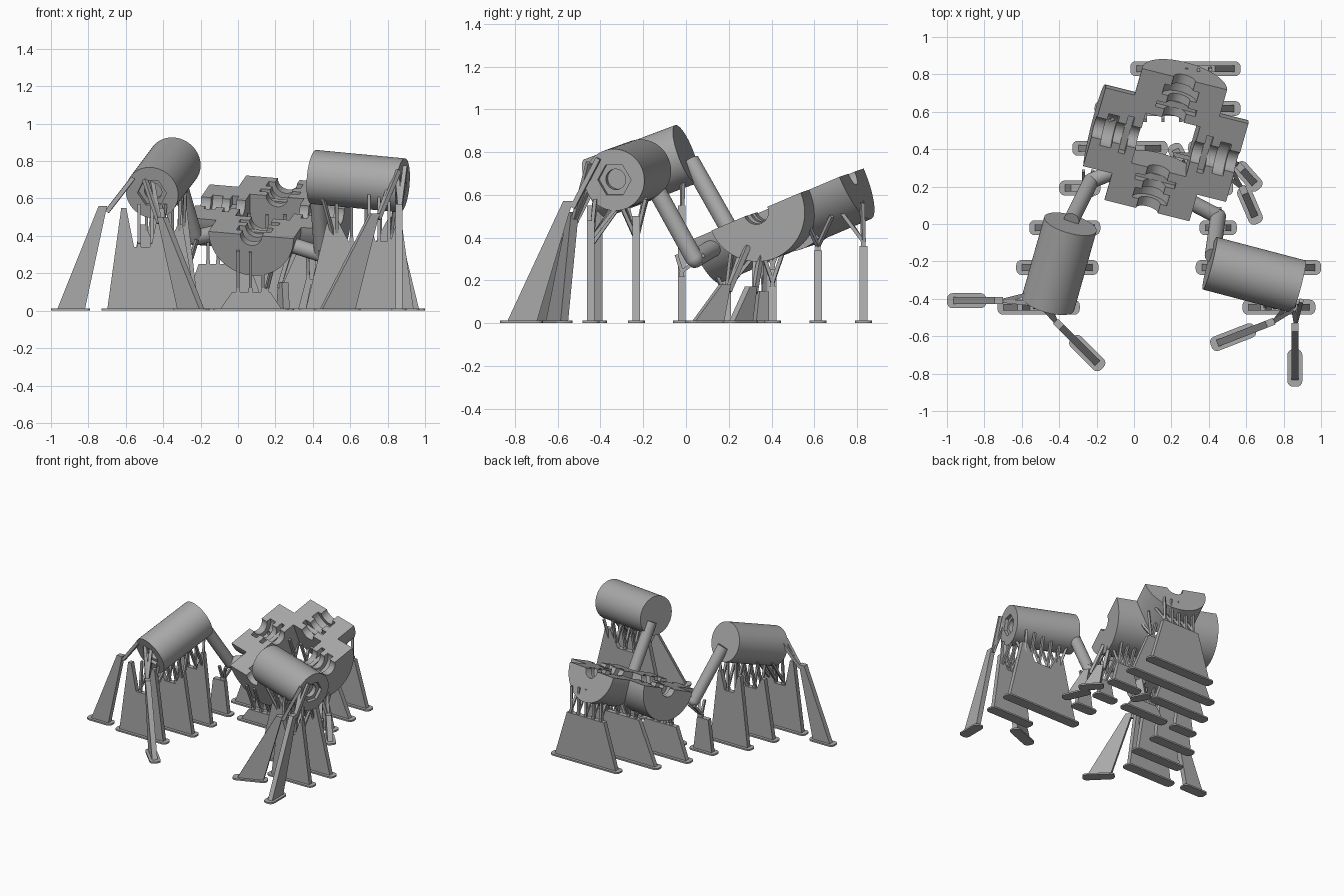
import bpy, bmesh, math
from mathutils import Vector, Matrix

cube = bpy.data.objects.get("Cube")
if cube:
    bpy.data.objects.remove(cube)

GREY = bpy.data.materials.new("plain grey")
GREY.use_nodes = True
GREY.diffuse_color = (0.4, 0.4, 0.4, 1)
GREY.node_tree.nodes["Principled BSDF"].inputs["Base Color"].default_value = (0.4, 0.4, 0.4, 1)


def loft(name, rings, mat, soft=False):
    """Bridge outlines (lists of 3D points, equal counts) and cap both ends."""
    bm = bmesh.new()
    loops = [[bm.verts.new(p) for p in ring] for ring in rings]
    n = len(loops[0])
    for a, b in zip(loops, loops[1:]):
        for i in range(n):
            j = (i + 1) % n
            bm.faces.new((a[i], a[j], b[j], b[i]))
    bm.faces.new(loops[0][::-1])
    bm.faces.new(loops[-1])
    bmesh.ops.remove_doubles(bm, verts=bm.verts, dist=1e-5)
    bmesh.ops.dissolve_degenerate(bm, edges=bm.edges, dist=1e-5)
    bm.transform(mat)
    bmesh.ops.recalc_face_normals(bm, faces=bm.faces)
    me = bpy.data.meshes.new(name)
    bm.to_mesh(me)
    bm.free()
    me.materials.append(GREY)
    ob = bpy.data.objects.new(name, me)
    bpy.context.collection.objects.link(ob)
    if soft:
        smooth(ob)
    return ob


def prism(name, pts, thick, mat, soft=False):
    """Extrude a flat outline, centred on its local z."""
    return loft(name, [[(x, y, s * thick / 2) for x, y in pts] for s in (-1, 1)], mat, soft)


def arc(r, n, a0=0.0, sweep=math.tau, cx=0.0, cy=0.0):
    steps = n if sweep >= math.tau else n - 1
    return [(cx + r * math.cos(a0 + sweep * i / steps), cy + r * math.sin(a0 + sweep * i / steps))
            for i in range(n)]


def between(a, b):
    """Frame at the middle of a-b with z along it."""
    a, b = Vector(a), Vector(b)
    return Matrix.Translation((a + b) / 2) @ (b - a).to_track_quat('Z', 'Y').to_matrix().to_4x4()


def rod(name, a, b, r, n=32):
    prism(name, arc(r, n, math.pi / n), (Vector(b) - Vector(a)).length, between(a, b), n > 8)


def smooth(ob):
    bpy.ops.object.select_all(action='DESELECT')
    ob.select_set(True)
    bpy.context.view_layer.objects.active = ob
    bpy.ops.object.shade_smooth_by_angle(angle=math.radians(30))


def frame(origin, x, y):
    x, y = Vector(x).normalized(), Vector(y).normalized()
    m = Matrix((x, y, x.cross(y))).transposed().to_4x4()
    return Matrix.Translation(origin) @ m


# Two drums with a hexagonal socket and a bore in the outer end
def hexagon(r, n):
    pts = []
    for i in range(n):
        a = math.tau * i / n
        d = r / math.cos(a % (math.pi / 3) - math.pi / 6)
        pts.append((d * math.cos(a), d * math.sin(a)))
    return pts


def drum(name, inner, outer):
    n, end = 60, (Vector(outer) - Vector(inner)).length / 2
    shape = [(arc(0.145, n), -end), (arc(0.145, n), end), (hexagon(0.07, n), end),
             (hexagon(0.07, n), end - 0.025), (arc(0.048, n), end - 0.025), (arc(0.048, n), end - 0.06)]
    loft(name, [[(x, y, z) for x, y in pts] for pts, z in shape], between(inner, outer), True)


drum("right_drum", (-0.34, 0.0, 0.79), (-0.46, -0.425, 0.63))
drum("left_drum", (0.405, -0.21, 0.715), (0.88, -0.335, 0.67))

# Bent shafts from the drums to the ring
for side, path in (("right", [(-0.335, 0.02, 0.76), (-0.23, 0.23, 0.39), (-0.06, 0.3, 0.43)]),
                   ("left", [(0.42, -0.17, 0.68), (0.45, 0.04, 0.3), (0.26, 0.14, 0.36)])):
    rod(side + "_shaft", path[0], path[1], 0.042)
    rod(side + "_shaft_foot", path[1], path[2], 0.042)
    bpy.ops.mesh.primitive_uv_sphere_add(radius=0.042, location=path[1], segments=24, ring_count=12)
    ball = bpy.context.object
    ball.name = side + "_elbow"
    ball.data.materials.append(GREY)
    smooth(ball)

# Tilted ring of four half-round housings, each with a stepped channel on top
normal = Vector((-0.02, -0.42, 1)).normalized()
ax = Vector((0.96, -0.275, 0))
ax = (ax - normal * ax.dot(normal)).normalized()
RING = frame((0.17, 0.423, 0.554), ax, normal.cross(ax))
R = 0.235
# radial start, radial end, notch half-width, notch depth, squareness
STEPS = [(0.15, 0.2, 0.06, 0.06, 1), (0.2, 0.235, 0.11, 0.05, 1.5), (0.235, 0.28, 0.06, 0.06, 1),
         (0.28, 0.34, 0.095, 0.095, 1), (0.34, 0.395, 0.06, 0.06, 1)]


def notch(w, depth, k):
    clip = lambda v: max(-1, min(1, v))
    return [(w * clip(k * c), depth * clip(k * s)) for c, s in arc(1, 21, 0, -math.pi)]


for k, name in enumerate(("left", "back", "right", "front")):
    rings = []
    for start, end, w, depth, square in STEPS:
        outline = arc(R, 41, math.pi, math.pi) + notch(w, depth, square)
        rings += [[(x, y, d) for x, y in outline] for d in (start, end)]
    turn = RING @ Matrix.Rotation(k * math.pi / 2, 4, 'Z')
    loft(name + "_housing", rings, turn @ frame((0, 0, 0), (0, 1, 0), (0, 0, 1)), True)


# Supports: foot pads, slabs and thin struts
def pad(name, a, b):
    a, b = Vector((*a, 0.006)), Vector((*b, 0.006))
    h, w, r = (b - a).length / 2 + 0.03, 0.04, 0.03
    pts = []
    for i, (sx, sy) in enumerate(((1, 1), (-1, 1), (-1, -1), (1, -1))):
        pts += arc(r, 5, i * math.pi / 2, math.pi / 2, sx * (h - r), sy * (w - r))
    d = b - a
    prism(name + "_pad", pts, 0.012, frame((a + b) / 2, d, Vector((-d.y, d.x, 0))))


def strut(name, a, b, r=0.012):
    rod(name + "_strut", a, b, r, 4)


def wall(name, y, x0, x1, h, horn, tx, tz, n, ty):
    pad(name, (x0, y), (x1, y))
    w = x1 - x0
    left = [(0.38, h), (0.27, horn), (0.2, horn), (0, 0)]
    pts = [(x0 + f * w, z) for f, z in left] + [(x1 - f * w, z) for f, z in reversed(left)]
    prism(name + "_wall", pts, 0.036, frame((0, y, 0), (1, 0, 0), (0, 0, 1)))
    for i in range(n):
        f = i / max(n - 1, 1)
        x = tx[0] + f * (tx[1] - tx[0])
        z = tz[0] + f * (tz[1] - tz[0])
        foot = min(max(x, x0 + 0.25 * w), x1 - 0.25 * w)
        knee = (foot, y, h + 0.02)
        strut(name, (foot, y, h - 0.05), knee, 0.015)
        for dy in (-0.065, 0.065):
            strut(name, knee, (x, ty + dy, z))


ROWS = [-0.445 + 0.2125 * i for i in range(7)]
wall("right_drum_front", ROWS[0], -0.7, -0.32, 0.34, 0.55, (-0.53, -0.39), (0.57, 0.57), 3, -0.36)
wall("right_drum_middle", ROWS[1], -0.6, -0.22, 0.37, 0.46, (-0.49, -0.31), (0.64, 0.64), 4, ROWS[1])
wall("right_drum_back", ROWS[2], -0.53, -0.21, 0.41, 0.55, (-0.42, -0.28), (0.7, 0.7), 3, -0.08)
wall("right_shaft", ROWS[3], -0.37, -0.21, 0.26, 0.26, (-0.27, -0.22), (0.38, 0.38), 2, 0.22)
wall("left_drum_front", ROWS[0], 0.61, 0.94, 0.37, 0.48, (0.7, 0.86), (0.62, 0.58), 4, -0.36)
wall("left_drum_middle", ROWS[1], 0.36, 0.97, 0.37, 0.5, (0.45, 0.84), (0.62, 0.58), 6, ROWS[1] - 0.02)
wall("left_shaft", ROWS[2], 0.38, 0.52, 0.22, 0.22, (0.44, 0.46), (0.32, 0.32), 2, 0.02)
wall("front_housing", ROWS[3], -0.1, 0.24, 0.1, 0.1, (0.0, 0.2), (0.32, 0.3), 4, 0.17)
wall("left_housing", ROWS[3], 0.36, 0.5, 0.14, 0.14, (0.42, 0.48), (0.35, 0.35), 2, 0.28)
wall("right_housing", ROWS[4], -0.3, 0.15, 0.25, 0.25, (-0.16, 0.0), (0.46, 0.43), 4, ROWS[4])
wall("left_housing_back", ROWS[4], 0.32, 0.54, 0.17, 0.17, (0.37, 0.5), (0.38, 0.38), 3, ROWS[4])
wall("back_housing_front", ROWS[5], -0.18, 0.54, 0.34, 0.34, (-0.13, 0.44), (0.53, 0.5), 7, ROWS[5])
wall("back_housing", ROWS[6], 0.01, 0.54, 0.36, 0.36, (0.15, 0.41), (0.58, 0.56), 5, 0.76)


# Leaning braces
def brace(name, outer, inner, top, target):
    pad(name, outer, inner)
    o, i = Vector(outer), Vector(inner)
    d = (o - i).normalized()
    reach = (Vector(top[:2]) - i).dot(d)
    pts = [(0, 0), ((o - i).length, 0), (reach + 0.045, top[2]), (reach, top[2])]
    prism(name + "_brace", pts, 0.038, frame((*inner, 0), (*d, 0), (0, 0, 1)))
    side = Vector((-d.y, d.x, 0)) * 0.025
    for s in (-1, 1):
        strut(name, Vector(top) - Vector((0, 0, 0.03)), Vector(target) + side * s, 0.016)


brace("right_outer", (-0.97, -0.41), (-0.82, -0.41), (-0.7, -0.41, 0.56), (-0.56, -0.4, 0.71))
brace("right_inner", (-0.19, -0.75), (-0.31, -0.63), (-0.42, -0.52, 0.5), (-0.48, -0.42, 0.7))
brace("left_inner", (0.44, -0.64), (0.62, -0.57), (0.75, -0.52, 0.52), (0.85, -0.43, 0.75))
brace("left_outer", (0.86, -0.84), (0.86, -0.7), (0.865, -0.53, 0.57), (0.87, -0.41, 0.77))
brace("ring_front", (0.65, 0.03), (0.59, 0.17), (0.57, 0.2, 0.18), (0.5, 0.28, 0.36))
brace("ring_side", (0.65, 0.21), (0.57, 0.3), (0.55, 0.32, 0.17), (0.5, 0.34, 0.36))
brace("ring_middle", (0.26, 0.32), (0.22, 0.4), (0.22, 0.37, 0.15), (0.33, 0.36, 0.42))
